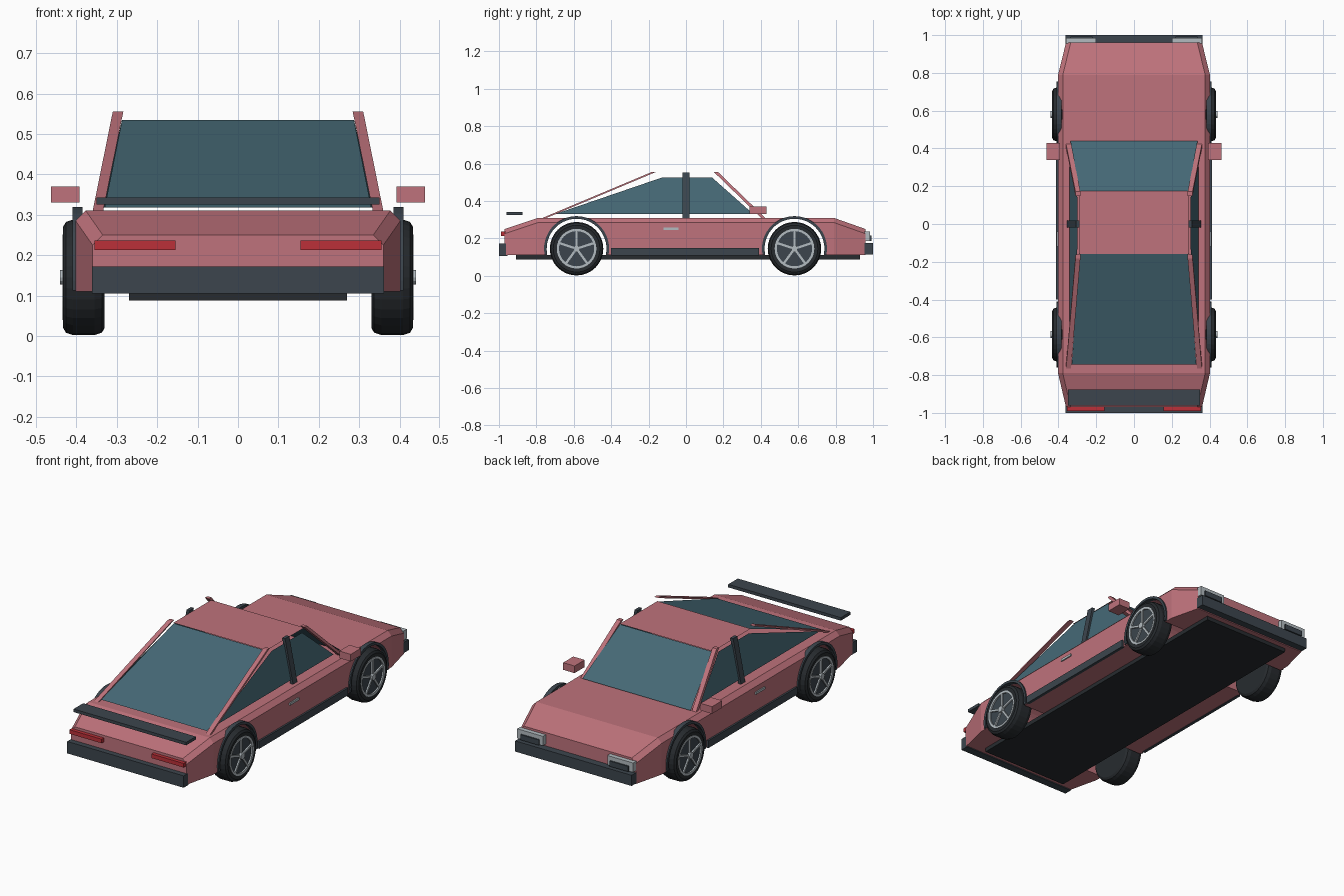
import bpy, bmesh
from math import sin, cos, pi, radians
from mathutils import Vector

if "Cube" in bpy.data.objects:
    bpy.data.objects.remove(bpy.data.objects["Cube"])


def mat(name, r, g, b):
    m = bpy.data.materials.new(name)
    m.diffuse_color = (r, g, b, 1)
    m.use_nodes = True
    m.node_tree.nodes["Principled BSDF"].inputs["Base Color"].default_value = m.diffuse_color
    return m


PINK = mat("paint", 0.52, 0.17, 0.20)
DARK = mat("trim", 0.045, 0.06, 0.075)
BLACK = mat("rubber", 0.02, 0.024, 0.028)
GLASS = mat("glass", 0.06, 0.14, 0.18)
CHROME = mat("chrome", 0.45, 0.5, 0.53)
RED = mat("tail_red", 0.5, 0.03, 0.04)


def mesh(name, verts, faces, m):
    me = bpy.data.meshes.new(name)
    me.from_pydata(verts, [], faces)
    bm = bmesh.new()
    bm.from_mesh(me)
    bmesh.ops.recalc_face_normals(bm, faces=bm.faces)
    bm.to_mesh(me)
    bm.free()
    ob = bpy.data.objects.new(name, me)
    bpy.context.collection.objects.link(ob)
    if m:
        me.materials.append(m)
    return ob


BOX_FACES = [(0, 1, 3, 2), (4, 6, 7, 5), (0, 4, 5, 1), (2, 3, 7, 6), (0, 2, 6, 4), (1, 5, 7, 3)]


def box(name, xs, ys, zs, m):
    return mesh(name, [(x, y, z) for x in xs for y in ys for z in zs], BOX_FACES, m)


def bar(name, a, b, wx, wy, m):
    """Slanted post with horizontal ends running from a to b."""
    v = [(p[0] + i * wx / 2, p[1] + j * wy / 2, p[2])
         for i in (-1, 1) for j in (-1, 1) for p in (a, b)]
    return mesh(name, v, BOX_FACES, m)


def loft(name, rings, m, closed=False):
    """Skin equal-length closed rings; cap the ends unless closed."""
    n, k = len(rings[0]), len(rings)
    faces = [(i * n + j, i * n + (j + 1) % n, (i + 1) % k * n + (j + 1) % n, (i + 1) % k * n + j)
             for i in range(k if closed else k - 1) for j in range(n)]
    if not closed:
        faces += [tuple(range(n)), tuple(range((k - 1) * n, k * n))]
    return mesh(name, [v for r in rings for v in r], faces, m)


def circle(x, y, z, r, n=32):
    return [(x, y + r * cos(2 * pi * i / n), z + r * sin(2 * pi * i / n)) for i in range(n)]


# Body: wedge lofted along y with a chamfered shoulder
sections = []
for y, hw, top in ((-0.97, 0.36, 0.25), (-0.79, 0.402, 0.31), (0.79, 0.402, 0.31), (0.96, 0.36, 0.25)):
    half = [(hw, 0.11), (hw, top - 0.025), (hw - 0.025, top)]
    sections.append([(x, y, z) for x, z in half] + [(-x, y, z) for x, z in reversed(half)])
body = loft("body", sections, PINK)

# Wheel wells cut right through the body
WHEELS = (-0.585, 0.58)
WZ = 0.145
for y in WHEELS:
    cutter = loft("wheel_well_cutter", [circle(x, y, WZ, 0.162, 48) for x in (-0.6, 0.6)], None)
    cutter.hide_render = True
    cutter.hide_set(True)
    mod = body.modifiers.new("wheel_well", 'BOOLEAN')
    mod.operation = 'DIFFERENCE'
    mod.solver = 'EXACT'
    mod.object = cutter

# Underbody, bumpers, spoiler
box("underbody", (-0.27, 0.27), (-0.91, 0.93), (0.088, 0.112), BLACK)
box("front_bumper", (-0.362, 0.362), (-1.0, -0.955), (0.105, 0.172), DARK)
box("rear_bumper", (-0.362, 0.362), (0.955, 1.0), (0.115, 0.175), DARK)
box("spoiler", (-0.35, 0.35), (-0.96, -0.875), (0.325, 0.342), DARK)

# Roof and glass as thin sheets
RZ = 0.537
roof = [(0.29, -0.16, RZ), (0.29, 0.175, RZ), (-0.29, 0.175, RZ), (-0.29, -0.16, RZ)]
mesh("roof", roof, [(0, 1, 2, 3)], PINK)
for name, yb, yt, wb in (("front_glass", -0.745, -0.16, 0.33), ("rear_glass", 0.44, 0.175, 0.337)):
    mesh(name, [(-wb, yb, 0.318), (wb, yb, 0.318), (0.287, yt, 0.535), (-0.287, yt, 0.535)],
         [(0, 1, 2, 3)], GLASS)

# Parts mirrored left and right
for s in (-1, 1):
    def X(a, b):
        return sorted((s * a, s * b))

    mesh("side_window", [(s * 0.342, -0.70, 0.33), (s * 0.342, 0.36, 0.33),
                         (s * 0.300, 0.14, 0.525), (s * 0.300, -0.13, 0.525)], [(0, 1, 2, 3)], GLASS)
    bar("front_pillar", (s * 0.347, -0.76, 0.308), (s * 0.297, -0.172, 0.555), 0.026, 0.022, PINK)
    bar("rear_pillar", (s * 0.347, 0.415, 0.308), (s * 0.297, 0.16, 0.555), 0.026, 0.022, PINK)
    bar("middle_pillar", (s * 0.347, 0, 0.308), (s * 0.297, 0, 0.553), 0.018, 0.038, DARK)
    box("mirror", X(0.392, 0.463), (0.34, 0.43), (0.33, 0.37), PINK)
    box("sill", X(0.395, 0.412), (-0.4, 0.39), (0.108, 0.15), DARK)
    box("door_handle", X(0.40, 0.409), (-0.12, -0.04), (0.244, 0.257), CHROME)
    box("red_light", X(0.155, 0.355), (-0.99, -0.965), (0.213, 0.236), RED)
    box("clear_light", X(0.20, 0.36), (0.955, 0.985), (0.185, 0.238), CHROME)
    box("light_inset", X(0.22, 0.335), (0.975, 0.993), (0.185, 0.215), DARK)

    for y in WHEELS:
        # Arch trim ring over the wheel
        rings = []
        for i in range(25):
            a = radians(-11 + 202 * i / 24)
            rings.append([(s * x, y + r * cos(a), WZ + r * sin(a))
                          for x, r in ((0.385, 0.16), (0.41, 0.16), (0.41, 0.174), (0.385, 0.174))])
        loft("wheel_arch", rings, DARK)
        # Tyre
        tyre = [(0.33, 0.125), (0.337, 0.137), (0.355, 0.143), (0.408, 0.143), (0.426, 0.137),
                (0.433, 0.125), (0.431, 0.103), (0.422, 0.1)]
        loft("tyre", [circle(s * x, y, WZ, r) for x, r in tyre], BLACK)
        # Rim, spokes and hub
        loft("wheel_disc", [circle(s * x, y, WZ, 0.098) for x in (0.41, 0.426)], DARK)
        rim = ((0.42, 0.094), (0.434, 0.094), (0.434, 0.106), (0.42, 0.106))
        loft("rim", [circle(s * x, y, WZ, r) for x, r in rim], CHROME, closed=True)
        for i in range(5):
            a = pi / 2 + 2 * pi * i / 5
            d, t = Vector((0, cos(a), sin(a))), Vector((0, -sin(a), cos(a)))
            c = Vector((0, y, WZ))
            v = [c + Vector((s * x, 0, 0)) + d * r + t * w
                 for x in (0.42, 0.434) for r in (0.01, 0.097) for w in (-0.006, 0.006)]
            mesh("spoke", v, BOX_FACES, CHROME)
        loft("hub", [circle(s * x, y, WZ, 0.018, 12) for x in (0.42, 0.441)], CHROME)
